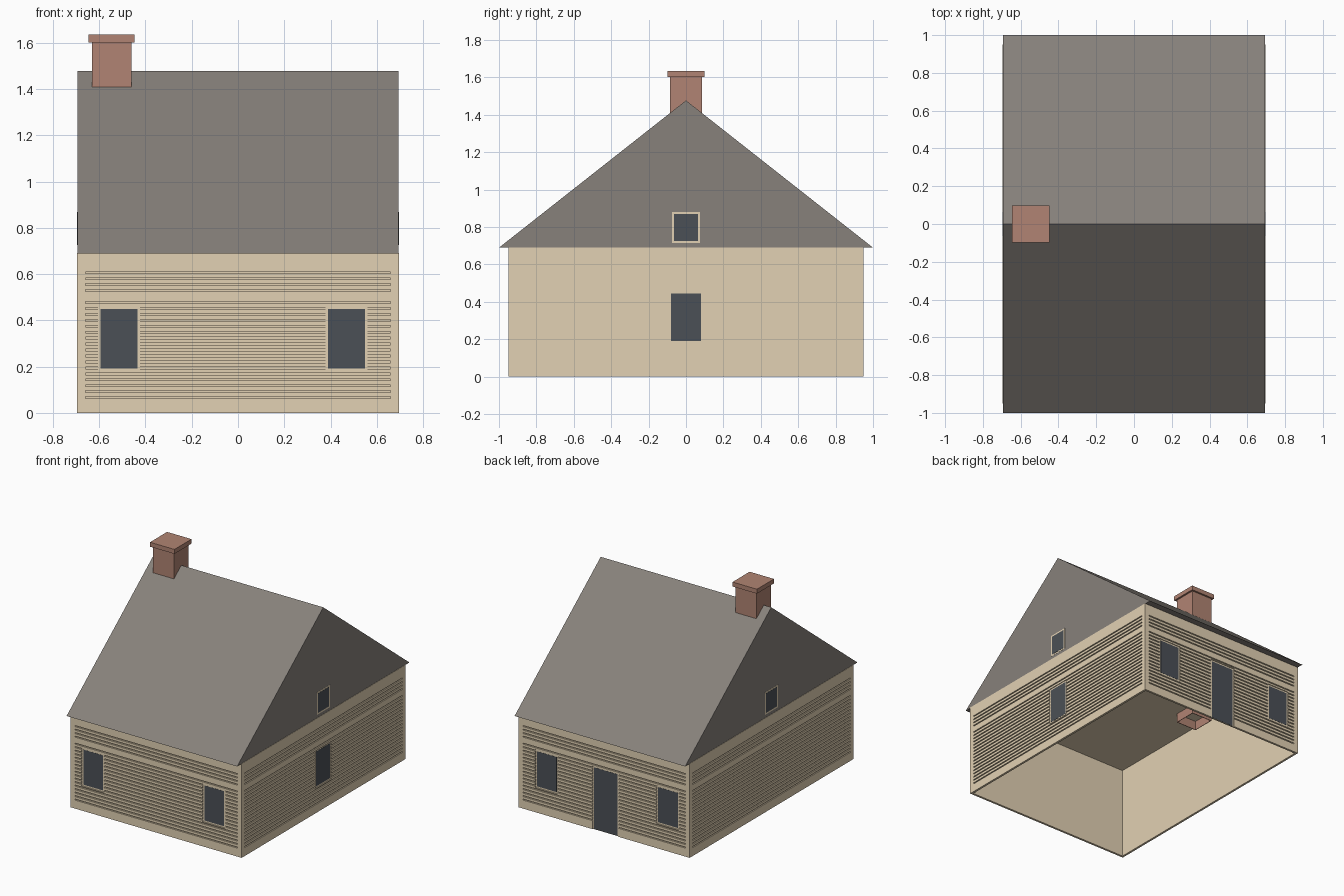
import bpy
import bmesh

cube = bpy.data.objects.get("Cube")
if cube:
    bpy.data.objects.remove(cube, do_unlink=True)


def linear(c):
    c /= 255
    return c / 12.92 if c <= 0.04045 else ((c + 0.055) / 1.055) ** 2.4


def material(name, *rgb):
    mat = bpy.data.materials.new(name)
    mat.use_nodes = True
    colour = [linear(c) for c in rgb] + [1]
    mat.diffuse_color = colour
    mat.node_tree.nodes["Principled BSDF"].inputs["Base Color"].default_value = colour
    return mat


TAN = material("tan siding", 226, 209, 179)
GREY = material("grey roof", 135, 129, 123)
GLASS = material("dark glass", 75, 80, 86)
BRICK = material("brick", 177, 132, 115)

WX, WY, WALL_TOP, THICK = 0.695, 0.95, 0.692, 0.016
GABLE = 0.693


def add_box(bm, lo, hi):
    verts = bmesh.ops.create_cube(bm, size=1)["verts"]
    for v in verts:
        v.co = [(a + b) / 2 + c * (b - a) for a, b, c in zip(lo, hi, v.co)]


def finish(name, bm, mat):
    mesh = bpy.data.meshes.new(name)
    bm.to_mesh(mesh)
    bm.free()
    mesh.materials.append(mat)
    obj = bpy.data.objects.new(name, mesh)
    bpy.context.collection.objects.link(obj)
    return obj


def boxes(name, corners, mat):
    bm = bmesh.new()
    for lo, hi in corners:
        add_box(bm, lo, hi)
    return finish(name, bm, mat)


def cut(target, corners):
    """Cut boxes that do not touch each other out of the target."""
    cutter = boxes("cutter", corners, TAN)
    mod = target.modifiers.new("cut", "BOOLEAN")
    mod.operation, mod.solver, mod.object = "DIFFERENCE", "EXACT", cutter
    bpy.context.view_layer.objects.active = target
    bpy.ops.object.modifier_apply(modifier=mod.name)
    bpy.data.objects.remove(cutter, do_unlink=True)


def against(side, u0, u1, z0, z1, inner, outer):
    """Corners of a box between two distances from the middle of the house."""
    axis, sign = SIDES[side][:2]
    a, b = sorted((sign * inner, sign * outer))
    if axis == "x":
        return (a, u0, z0), (b, u1, z1)
    return (u0, a, z0), (u1, b, z1)


# Axis, direction, distance of the wall, half length of its siding grooves
SIDES = {"front": ("y", -1, WY, 0.66), "back": ("y", 1, WY, 0.66),
         "left": ("x", 1, WX, 0.915), "right": ("x", -1, WX, 0.915)}

# Name, side, centre, half width, bottom, top
OPENINGS = [("back_door", "back", -0.01, 0.105, 0, 0.465),
            ("left_window", "left", 0, 0.091, 0.18, 0.457)]
for side in ("front", "back"):
    OPENINGS.append((side + "_window_right", side, -0.515, 0.091, 0.18, 0.459))
    OPENINGS.append((side + "_window_left", side, 0.469, 0.091, 0.18, 0.459))

# Wall shell, open underneath
walls = boxes("walls", [((-WX, -WY, 0), (WX, WY, WALL_TOP))], TAN)
cut(walls, [((THICK - WX, THICK - WY, -0.1), (WX - THICK, WY - THICK, WALL_TOP - 0.005))])

# Horizontal siding grooves, one course left plain
grooves = []
for side, (_, _, plane, half) in SIDES.items():
    for z in [0.066 + i * 0.0257 for i in range(22) if i != 17]:
        grooves.append(against(side, -half, half, z - 0.004, z + 0.004,
                               plane - 0.008, plane + 0.02))
cut(walls, grooves)

# Recesses for the door and windows
cut(walls, [against(side, c - w, c + w, z0 or -0.05, z1,
                    SIDES[side][2] - 0.011, SIDES[side][2] + 0.02)
            for _, side, c, w, z0, z1 in OPENINGS])


# Tan frame plate with a dark pane on it
def glaze(name, side, c, w, z0, z1, plane, rim=0.011):
    boxes(name + "_frame", [against(side, c - w, c + w, z0, z1,
                                    plane - 0.006, plane)], TAN)
    boxes(name + "_pane", [against(side, c - w + rim, c + w - rim,
                                   z0 + rim if z0 else 0.002, z1 - rim,
                                   plane - 0.004, plane + 0.001)], GLASS)


for name, side, c, w, z0, z1 in OPENINGS:
    glaze(name, side, c, w, z0, z1, SIDES[side][2] - 0.006)
for side in ("left", "right"):
    glaze(side + "_gable_window", side, 0, 0.075, 0.715, 0.88, GABLE + 0.001)

# Gabled roof: triangle profile extruded along x
bm = bmesh.new()
profile = [bm.verts.new((-GABLE, y, z)) for y, z in ((-1, 0.69), (1, 0.69), (0, 1.477))]
face = bm.faces.new(profile)
ends = bmesh.ops.extrude_face_region(bm, geom=[face])["geom"]
bmesh.ops.translate(bm, vec=(2 * GABLE, 0, 0),
                    verts=[v for v in ends if isinstance(v, bmesh.types.BMVert)])
bmesh.ops.recalc_face_normals(bm, faces=bm.faces)
roof = finish("roof", bm, GREY)

# Leave the room under the roof showing the tan ceiling
cut(roof, [((THICK - WX, THICK - WY, 0.6), (WX - THICK, WY - THICK, WALL_TOP - 0.001))])

# Chimney stack, hollow at its foot, and its cap
CX, STACK, CAP = -0.5465, 0.0855, 0.099
stack = boxes("chimney_stack", [((CX - STACK, -STACK, 0.62), (CX + STACK, STACK, 1.604))], BRICK)
cut(stack, [((CX - STACK + 0.004, 0.004 - STACK, 0.5), (CX + STACK - 0.004, STACK - 0.004, 0.7))])
boxes("chimney_cap", [((CX - CAP, -CAP, 1.602), (CX + CAP, CAP, 1.635))], BRICK)
